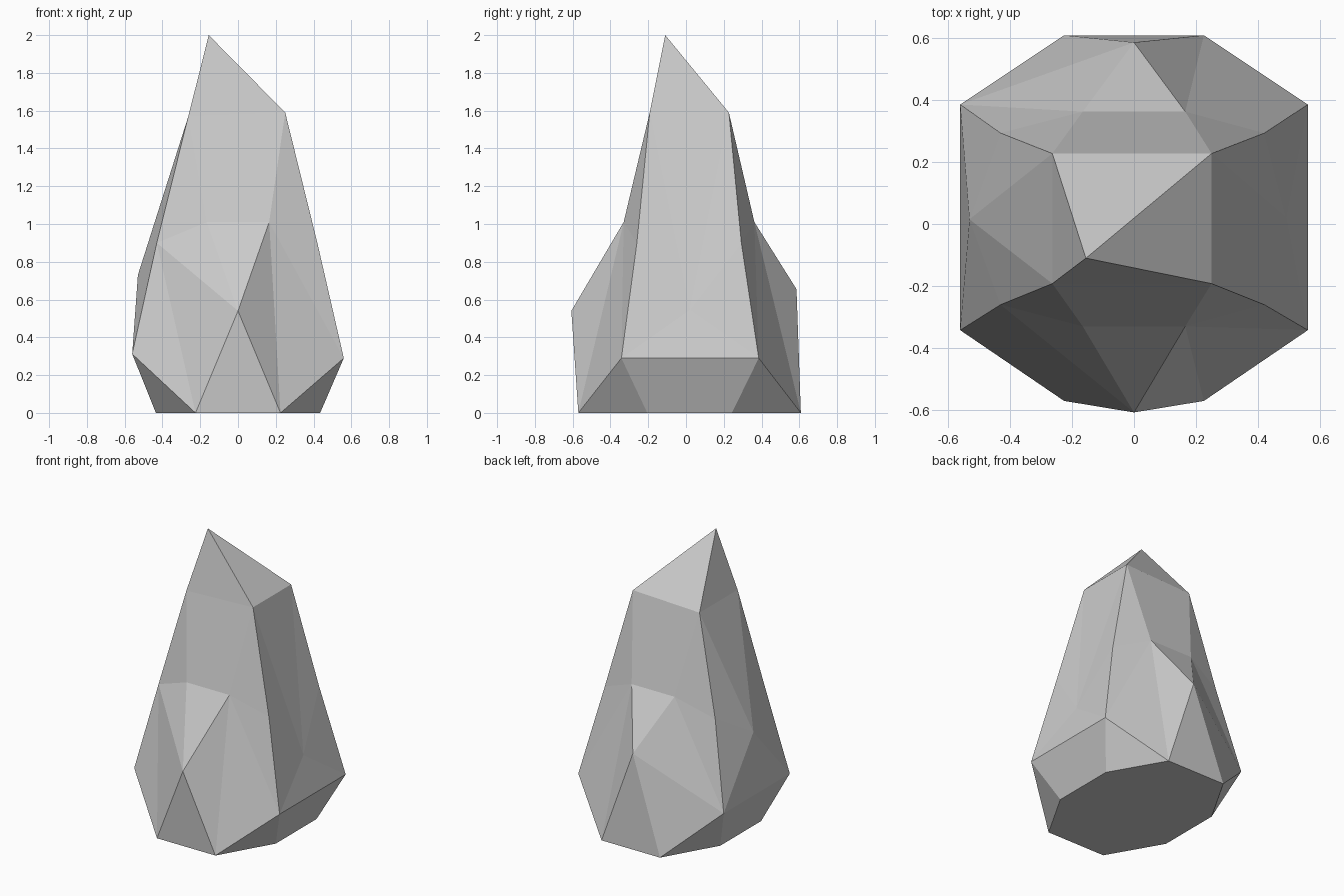
import bpy, bmesh

if "Cube" in bpy.data.objects:
    bpy.data.objects.remove(bpy.data.objects["Cube"])

bm = bmesh.new()
V = lambda x, y, z: bm.verts.new((x, y, z))

# Corner rings: x left, x right, y front, y back, z left, z right
rings = {
    "base_in":  (-0.225, 0.225, -0.57, 0.608, 0.0, 0.0),
    "base_out": (-0.435, 0.435, -0.205, 0.243, 0.0, 0.0),
    "waist":    (-0.56, 0.56, -0.342, 0.385, 0.312, 0.29),
    "shoulder": (-0.43, 0.42, -0.26, 0.293, 0.90, 0.90),
    "notch":    (-0.165, 0.165, -0.33, 0.362, 1.01, 1.01),
    "top":      (-0.263, 0.25, -0.192, 0.227, 1.57, 1.59),
}
ring = {n: {(i, j): V(r[i], r[2 + j], r[4 + i]) for i in (0, 1) for j in (0, 1)}
        for n, r in rings.items()}
b, o, w, c, m, t = ring.values()

# Single points: apex and one bulge per side
apex = V(-0.155, -0.11, 2.0)
bulge_y = [V(0, -0.607, 0.54), V(0, 0.585, 0.655)]
bulge_x = [V(-0.53, 0.015, 0.73), V(0.49, 0.02, 0.545)]


def facets(*groups):
    for g in groups:
        bm.faces.new(g)


# Corner facets, with the break direction varying on the left
for k in b:
    B = bulge_y[k[1]]
    facets((w[k], b[k], o[k]), (c[k], m[k], t[k]))
    if k[0] == 1:
        facets((m[k], B, b[k]), (m[k], b[k], w[k]), (m[k], w[k], c[k]))
    elif k[1] == 0:
        facets((w[k], b[k], c[k]), (c[k], b[k], B), (c[k], B, m[k]))
    else:
        facets((w[k], b[k], B), (w[k], B, m[k]), (w[k], m[k], c[k]))

# Left/right sides, then front/back sides
for i in (0, 1):
    p, q = (i, 0), (i, 1)
    B = bulge_x[i]
    facets((o[p], o[q], w[q], w[p]), (B, w[p], w[q]), (B, t[p], t[q]), (apex, t[p], t[q]))
    for k in (p, q):
        facets((B, w[k], c[k]), (B, c[k], t[k]))

    p, q = (0, i), (1, i)
    B = bulge_y[i]
    facets((B, b[p], b[q]), (B, m[p], m[q]), (m[p], m[q], t[q], t[p]), (apex, t[p], t[q]))

# Flat octagonal underside
facets((b[0, 0], b[1, 0], o[1, 0], o[1, 1], b[1, 1], b[0, 1], o[0, 1], o[0, 0]))

bmesh.ops.recalc_face_normals(bm, faces=bm.faces)
mesh = bpy.data.meshes.new("rock_spire")
bm.to_mesh(mesh)
bm.free()
bpy.context.collection.objects.link(bpy.data.objects.new("rock_spire", mesh))
